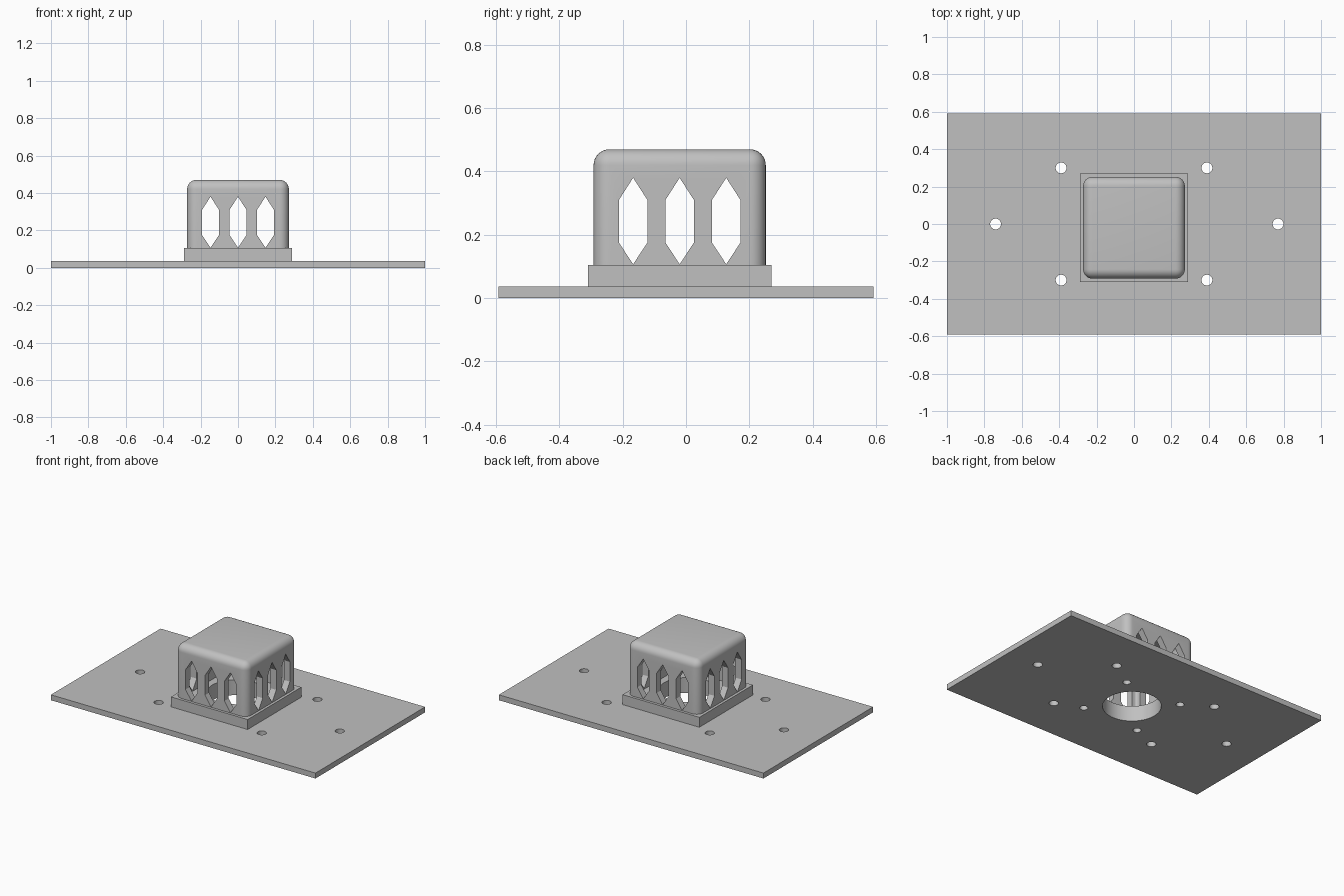
import bpy, bmesh, math
from mathutils import Matrix, Vector

cube = bpy.data.objects.get("Cube")
if cube:
    bpy.data.objects.remove(cube, do_unlink=True)

grey = bpy.data.materials.new("plain grey")
grey.use_nodes = True
colour = (0.53, 0.53, 0.53, 1)
grey.diffuse_color = colour
grey.node_tree.nodes["Principled BSDF"].inputs["Base Color"].default_value = colour

CY = -0.02            # housing sits slightly forward of the plate centre
PLATE_TOP, BASE_TOP, CAP_TOP = 0.037, 0.105, 0.47
WALL = 0.045


def finish(name, bm):
    bmesh.ops.recalc_face_normals(bm, faces=bm.faces)
    mesh = bpy.data.meshes.new(name)
    bm.to_mesh(mesh)
    bm.free()
    mesh.materials.append(grey)
    ob = bpy.data.objects.new(name, mesh)
    bpy.context.collection.objects.link(ob)
    return ob


def box(name, hx, hy, cy, z0, z1, radius=0, segments=8):
    """Box with optional rounding on everything except the bottom rim."""
    bm = bmesh.new()
    size = Matrix.Diagonal((2 * hx, 2 * hy, z1 - z0, 1))
    bmesh.ops.create_cube(bm, size=1, matrix=Matrix.Translation((0, cy, (z0 + z1) / 2)) @ size)
    if radius:
        edges = [e for e in bm.edges if max(v.co.z for v in e.verts) > z0 + 1e-4]
        bmesh.ops.bevel(bm, geom=edges, offset=radius, segments=segments,
                        profile=0.5, affect='EDGES')
    return finish(name, bm)


def pins(name, spots):
    """Vertical cylinders, each spot given as x, y, radius."""
    bm = bmesh.new()
    for x, y, r in spots:
        bmesh.ops.create_cone(bm, cap_ends=True, segments=64 if r > 0.1 else 32,
                              radius1=r, radius2=r, depth=0.6,
                              matrix=Matrix.Translation((x, y, 0.05)))
    return finish(name, bm)


def window_bars(name, turn):
    """Three long pointed hexagonal bars running through the housing."""
    outline = [(0, 0.107), (0.045, 0.175), (0.045, 0.31),
               (0, 0.38), (-0.045, 0.31), (-0.045, 0.175)]
    bm = bmesh.new()
    for cx in (-0.147, 0, 0.147):
        face = bm.faces.new([bm.verts.new((cx + x, -0.5, z)) for x, z in outline])
        ext = bmesh.ops.extrude_face_region(bm, geom=[face])["geom"]
        verts = [g for g in ext if isinstance(g, bmesh.types.BMVert)]
        bmesh.ops.translate(bm, verts=verts, vec=Vector((0, 1, 0)))
    bm.transform(Matrix.Translation((0, CY, 0)) @ Matrix.Rotation(turn, 4, 'Z'))
    return finish(name, bm)


def cut(ob, *cutters):
    bpy.context.view_layer.objects.active = ob
    for c in cutters:
        c.hide_render = True
        mod = ob.modifiers.new("cut", 'BOOLEAN')
        mod.operation = 'DIFFERENCE'
        mod.solver = 'EXACT'
        mod.object = c
        bpy.ops.object.modifier_apply(modifier=mod.name)


# Hole positions
outer = [(sx * 0.39, sy * 0.30, 0.029) for sx in (-1, 1) for sy in (-1, 1)]
outer += [(-0.74, 0, 0.029), (0.77, 0, 0.029)]
inner = [(sx * 0.213, CY + sy * 0.205, 0.025) for sx in (-1, 1) for sy in (-1, 1)]
opening = [(0, CY, 0.18)]

plate_pins = pins("plate_hole_cutter", outer + inner + opening)
base_pins = pins("base_hole_cutter", inner + opening)

# Flat mounting plate and raised square base
plate = box("mounting_plate", 1.0, 0.592, 0, 0, PLATE_TOP)
cut(plate, plate_pins)
base = box("square_base", 0.29, 0.29, CY, PLATE_TOP, BASE_TOP)
cut(base, base_pins)

# Hollow rounded housing with pointed windows on all four sides
housing = box("vented_housing", 0.272, 0.272, CY, BASE_TOP, CAP_TOP, 0.05)
cavity = box("cavity_cutter", 0.272 - WALL, 0.272 - WALL, CY, 0.05, CAP_TOP - WALL, 0.015, 4)
bars_y = window_bars("front_window_cutter", 0)
bars_x = window_bars("side_window_cutter", math.pi / 2)
cut(housing, cavity, bars_y, bars_x)

for c in (plate_pins, base_pins, cavity, bars_y, bars_x):
    bpy.data.objects.remove(c, do_unlink=True)

# Smooth curves, crisp edges
bpy.ops.object.select_all(action='DESELECT')
for ob in (plate, base, housing):
    ob.select_set(True)
bpy.context.view_layer.objects.active = housing
bpy.ops.object.shade_smooth_by_angle(angle=math.radians(30))
